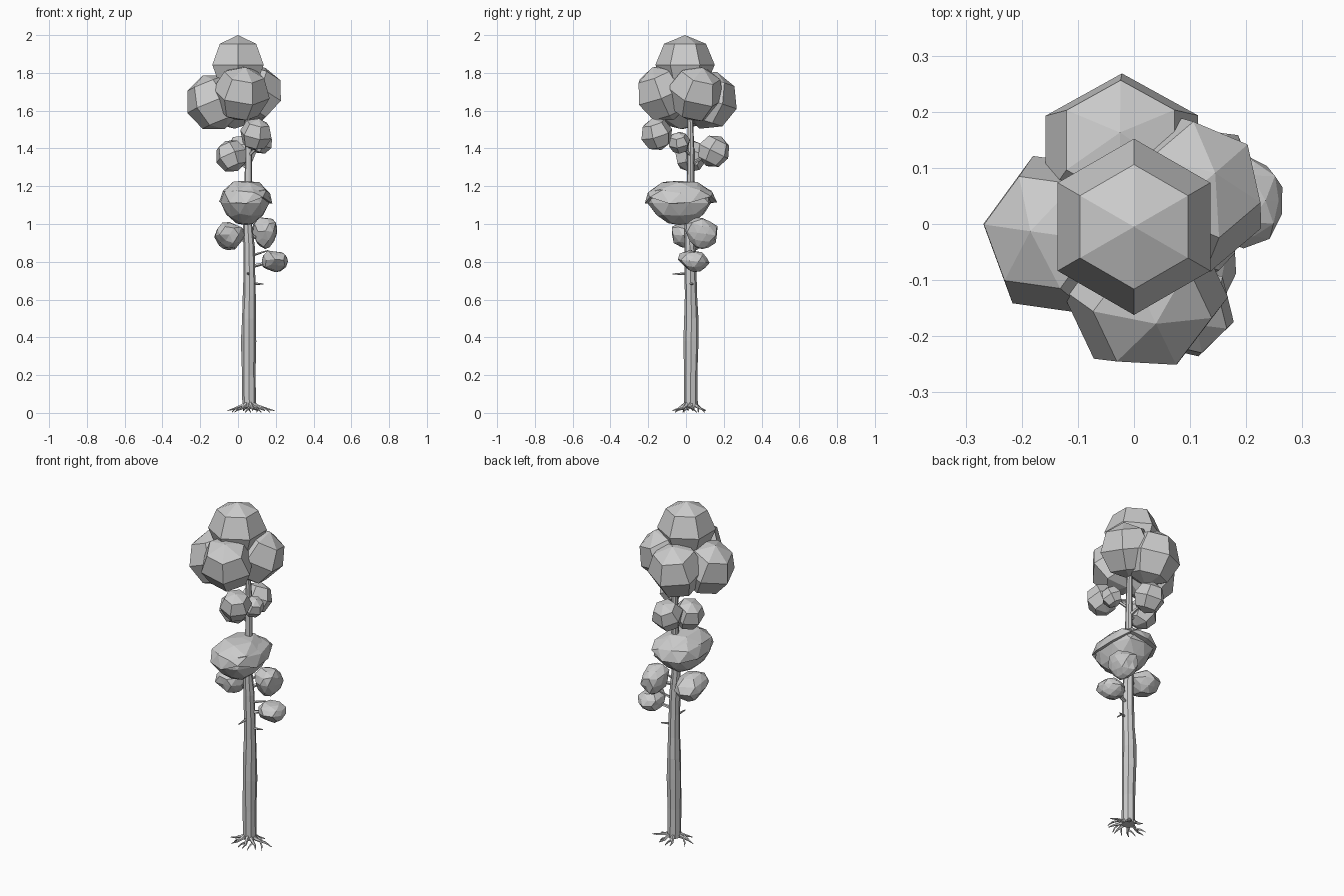
import bpy, bmesh, math, random
from mathutils import Vector, Matrix

if "Cube" in bpy.data.objects:
    bpy.data.objects.remove(bpy.data.objects["Cube"])

random.seed(7)


def finish(name, bm):
    bmesh.ops.recalc_face_normals(bm, faces=bm.faces)
    me = bpy.data.meshes.new(name)
    bm.to_mesh(me)
    bm.free()
    ob = bpy.data.objects.new(name, me)
    bpy.context.collection.objects.link(ob)
    return ob


def tube(name, pts, radii, sides=5, jitter=0.0):
    """Faceted tapering limb through the given points."""
    bm = bmesh.new()
    pts = [Vector(p) for p in pts]
    rings = []
    for i, (p, r) in enumerate(zip(pts, radii)):
        d = (pts[min(i + 1, len(pts) - 1)] - pts[max(i - 1, 0)]).normalized()
        q = Vector((0, 0, 1)).rotation_difference(d)
        ring = []
        for k in range(sides):
            a = 2 * math.pi * k / sides
            rr = r * (1 + random.uniform(-jitter, jitter))
            ring.append(bm.verts.new(p + q @ Vector((rr * math.cos(a), rr * math.sin(a), 0))))
        rings.append(ring)
    for a, b in zip(rings, rings[1:]):
        for k in range(sides):
            n = (k + 1) % sides
            bm.faces.new((a[k], a[n], b[n], b[k]))
    bm.faces.new(rings[0])
    bm.faces.new(rings[-1])
    return finish(name, bm)


def leaf_ball(name, c, r, pole=(0, 0, 1), spin=0):
    """Six-sided, four-ring ball with its pole tilted outwards."""
    bm = bmesh.new()
    q = Vector((0, 0, 1)).rotation_difference(Vector(pole))
    m = Matrix.Translation(c) @ q.to_matrix().to_4x4() @ Matrix.Rotation(math.radians(spin), 4, 'Z')
    bmesh.ops.create_uvsphere(bm, u_segments=6, v_segments=4, radius=r, matrix=m)
    return finish(name, bm)


def crumpled(name, c, size, jitter=0.1, taper=0.0, cap=False, lean=0.0, power=2.6):
    """Irregular boxy leaf clump; cap keeps only a ragged upper shell."""
    bm = bmesh.new()
    bmesh.ops.create_icosphere(bm, subdivisions=2, radius=1)
    if cap:
        low = [v for v in bm.verts if v.co.z < -0.05]
        bmesh.ops.delete(bm, geom=low, context='VERTS')
    for v in bm.verts:
        v.co /= sum(abs(k) ** power for k in v.co) ** (1 / power)
        if v.is_boundary:
            v.co.z += random.uniform(-0.1, 0.3)
        v.co *= 1 + random.uniform(-jitter, jitter * 0.5)
        if v.co.z < 0:
            v.co.x *= 1 + taper * v.co.z
            v.co.y *= 1 + taper * v.co.z
        v.co.z += lean * v.co.y
        v.co = Vector(c) + Vector(a * b for a, b in zip(v.co, size))
    if cap:
        # inner lip so the shell has thickness
        rim = [e for e in bm.edges if e.is_boundary]
        out = bmesh.ops.extrude_edge_only(bm, edges=rim)["geom"]
        for v in out:
            if isinstance(v, bmesh.types.BMVert):
                v.co.x = c[0] + (v.co.x - c[0]) * 0.84
                v.co.y = c[1] + (v.co.y - c[1]) * 0.84
    return finish(name, bm)


# Trunk: thick irregular base, slim upper stem
tube("trunk",
     [(.060, .025, .03), (.058, .025, .20), (.057, .027, .38), (.058, .029, .50), (.060, .027, .62),
      (.060, .023, .75), (.058, .020, .88), (.052, .018, .99), (.055, .022, 1.15),
      (.055, .025, 1.40), (.045, .020, 1.68)],
     [.037, .037, .039, .038, .034, .031, .030, .025, .021, .018, .013], 8, 0.07)

# Roots: forked tapering fingers around the base
for i, (deg, ln) in enumerate([(5, .135), (60, .09), (110, .09),
                               (185, .115), (228, .10), (280, .095), (322, .105)]):
    a = math.radians(deg)
    at = lambda t, z, da=0.0: (.06 + t * math.cos(a + da), .022 + t * math.sin(a + da), z)
    tube(f"root_{i}", [at(.015, .055), at(.04, .036), at(ln * .7, .022, .1), at(ln, .012)],
         [.013, .010, .006, .002])
    tube(f"root_fork_{i}", [at(ln * .5, .028), at(ln * .7, .02, -.3), at(ln * .85, .003, -.45)],
         [.007, .005, .002], 4)

# Crown: top ball and four outward tilted balls
leaf_ball("crown_top", (0, -.005, 1.843), .157)
leaf_ball("crown_left", (-.128, -.02, 1.645), .153, (-.4, .05, 1), 22)
leaf_ball("crown_front", (.018, -.122, 1.69), .152, (.15, -.4, 1), 25)
leaf_ball("crown_right", (.09, .05, 1.69), .153, (.4, .3, 1), 10)
leaf_ball("crown_back", (-.022, .118, 1.655), .157, (-.02, .3, 1), 0)

# Small balls under the crown, each on a branch
small = [("front", (.095, -.155, 1.475), .088, (.2, -.3, 1)),
         ("left", (-.035, .025, 1.36), .088, (-.4, .2, 1)),
         ("back", (.018, .147, 1.385), .088, (.0, .5, 1)),
         ("right", (.125, -.035, 1.43), .060, (.5, -.2, 1))]
for n, c, r, pole in small:
    leaf_ball(f"small_ball_{n}", c, r, pole, 15)
    tube(f"small_branch_{n}", [(.055, .025, c[2] - .07), c], [.010, .006])

# Large split clump: tapering bowl under a ragged cap
crumpled("large_clump_bowl", (.04, -.035, 1.11), (.132, .175, .122), .06, .38)
crumpled("large_clump_cap", (.042, -.028, 1.115), (.142, .188, .108), .05, cap=True)

# Lower crumpled clumps with their branches
low = [("left", (-.045, .015, .935), (.08, .10, .072)),
       ("right", (.145, .085, .95), (.067, .088, .082)),
       ("lowest", (.195, .042, .803), (.075, .08, .055))]
for n, c, s in low:
    crumpled(f"low_clump_{n}", c, s, .14, .25, lean=-.15)
    tube(f"low_branch_{n}", [(.058, .022, c[2] - .03), c], [.011, .006])

# Bare twigs
twigs = [((.06, .02, .83), (.16, .03, .86)), ((.07, .02, .685), (.135, .04, .682)),
         ((.055, .015, .738), (.055, -.072, .735)), ((.06, .02, .89), (.02, .0, .96)),
         ((.055, .02, .95), (.10, .07, 1.0))]
for i, (p, q) in enumerate(twigs):
    tube(f"twig_{i}", [p, q], [.009, .003])
